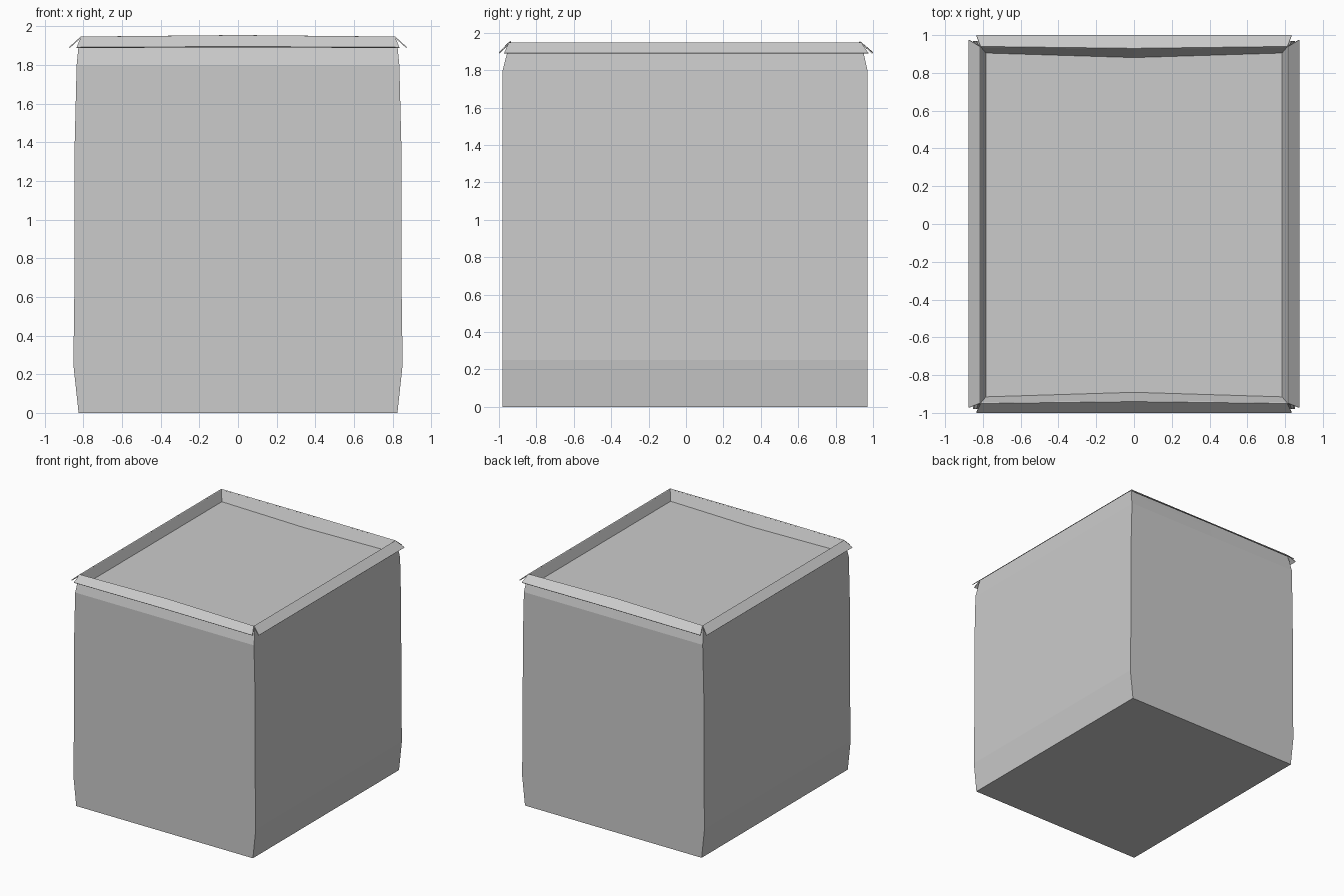
import bpy, bmesh

if "Cube" in bpy.data.objects:
    bpy.data.objects.remove(bpy.data.objects["Cube"])


def ring(x, yf, yb, z, bow=0.0, zmid=0.0):
    """Rectangular loop with a mid point on the front and back edges."""
    return [(-x, yf, z), (0, yf + bow, z + zmid), (x, yf, z),
            (x, yb, z), (0, yb - bow, z + zmid), (-x, yb, z)]


def make(name, bm):
    bmesh.ops.recalc_face_normals(bm, faces=bm.faces)
    mesh = bpy.data.meshes.new(name)
    bm.to_mesh(mesh)
    bm.free()
    obj = bpy.data.objects.new(name, mesh)
    bpy.context.collection.objects.link(obj)
    return obj


# Bulging box body, narrowed at the rim, with a recessed panel just inside
rings = [ring(0.825, -0.98, 0.97, 0.0),
         ring(0.852, -0.98, 0.97, 0.25),
         ring(0.847, -0.98, 0.97, 0.62),
         ring(0.845, -0.98, 0.97, 1.40),
         ring(0.835, -0.98, 0.97, 1.80),
         ring(0.826, -0.957, 0.95, 1.89, 0.004),
         ring(0.812, -0.948, 0.938, 1.945, 0.010, 0.008),
         ring(0.784, -0.915, 0.905, 1.86, 0.024)]
bm = bmesh.new()
loops = [[bm.verts.new(p) for p in r] for r in rings]
for a, b in zip(loops, loops[1:]):
    for i in range(6):
        j = (i + 1) % 6
        bm.faces.new((a[i], a[j], b[j], b[i]))
bm.faces.new(loops[0])
bm.faces.new(loops[-1])
make("box_body", bm)


# Folded-down lip strips, one per side, open at the corners
def lip(name, inner, outer):
    bm = bmesh.new()
    a = [bm.verts.new(p) for p in inner]
    b = [bm.verts.new(p) for p in outer]
    for i in range(len(a) - 1):
        bm.faces.new((a[i], a[i + 1], b[i + 1], b[i]))
    obj = make(name, bm)
    mod = obj.modifiers.new("thickness", 'SOLIDIFY')
    mod.thickness = 0.006
    mod.offset = 0


rim = rings[6]
for name, i, y in (("front_lip", 0, -0.998), ("back_lip", 3, 0.998)):
    s = 1 if i == 0 else -1
    lip(name, rim[i:i + 3], [(-0.835 * s, y, 1.89), (0, y, 1.894), (0.835 * s, y, 1.89)])
for name, s in (("left_lip", -1), ("right_lip", 1)):
    lip(name, [(0.812 * s, -0.948, 1.945), (0.812 * s, 0.938, 1.945)],
        [(0.873 * s, -0.972, 1.89), (0.873 * s, 0.975, 1.89)])
